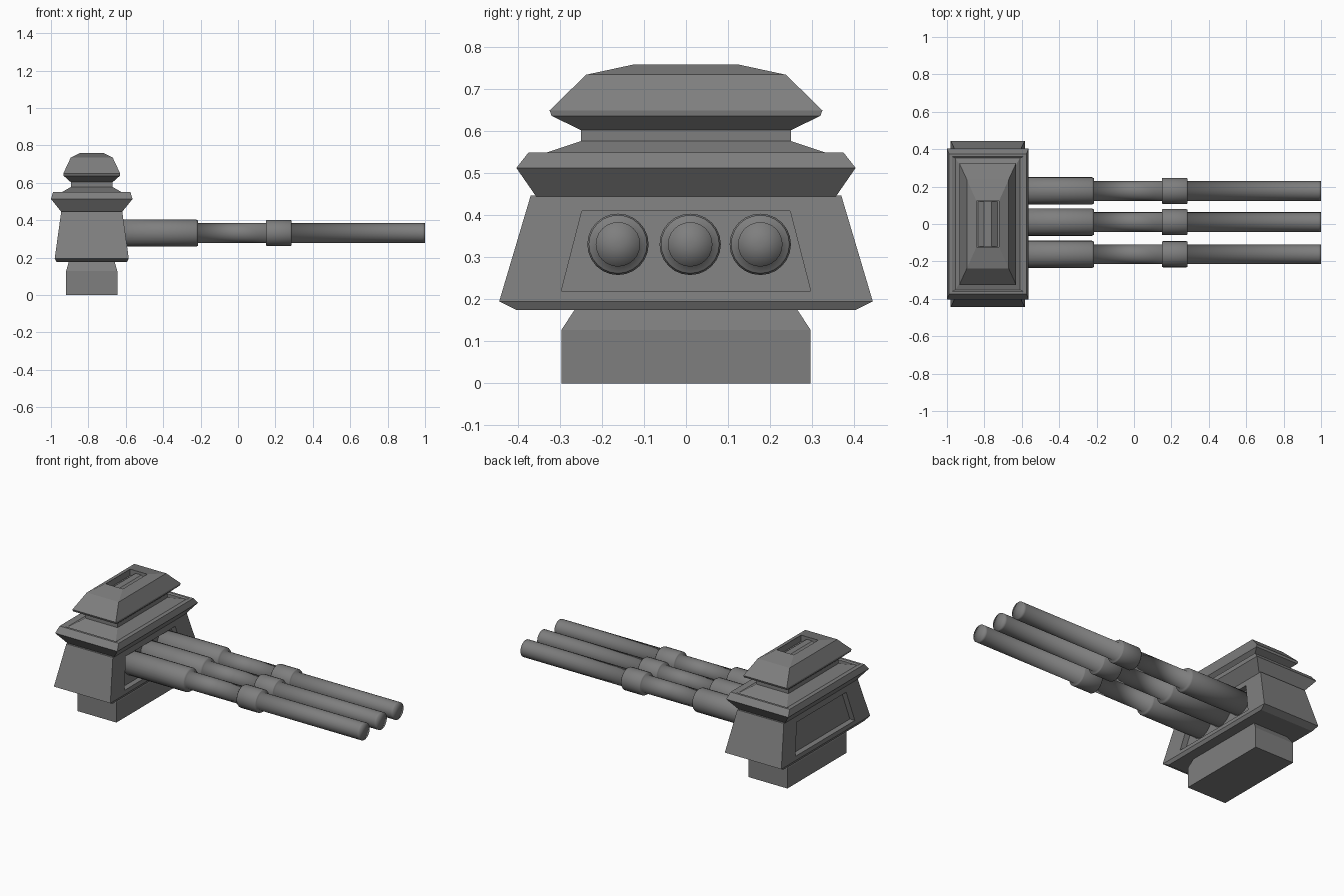
import bpy, bmesh
from math import sin, cos, pi

if "Cube" in bpy.data.objects:
    bpy.data.objects.remove(bpy.data.objects["Cube"])

CX = -0.782      # turret centre along x
SIDES = 24       # sides of each barrel

# dark gunmetal used on every part
metal = bpy.data.materials.new("dark_metal")
metal.diffuse_color = (.21, .21, .21, 1)
metal.use_nodes = True
metal.node_tree.nodes["Principled BSDF"].inputs["Base Color"].default_value = metal.diffuse_color


def loft(rings):
    """Skin a stack of equal-length point rings and cap both ends."""
    bm = bmesh.new()
    loops = [[bm.verts.new(p) for p in ring] for ring in rings]
    n = len(loops[0])
    for a, b in zip(loops, loops[1:]):
        for i in range(n):
            j = (i + 1) % n
            bm.faces.new((a[i], a[j], b[j], b[i]))
    bm.faces.new(loops[0][::-1])
    bm.faces.new(loops[-1])
    bmesh.ops.recalc_face_normals(bm, faces=bm.faces[:])
    return bm


def finish(bm, name):
    bmesh.ops.recalc_face_normals(bm, faces=bm.faces[:])
    mesh = bpy.data.meshes.new(name)
    bm.to_mesh(mesh)
    bm.free()
    mesh.materials.append(metal)
    obj = bpy.data.objects.new(name, mesh)
    bpy.context.collection.objects.link(obj)
    return obj


def tier(profile):
    """Rectangular stack from (half x, half y, z) steps."""
    return loft([[(CX + sx * hx, sy * hy, z)
                  for sx, sy in ((-1, -1), (1, -1), (1, 1), (-1, 1))]
                 for hx, hy, z in profile])


# pedestal
finish(tier([(.137, .297, 0), (.137, .297, .127), (.122, .262, .18)]), "pedestal")

# turret body with a recessed trapezoid panel on both long faces
bm = tier([(.187, .405, .175), (.198, .445, .195), (.163, .37, .447)])
panels = [f for f in bm.faces
          if abs(f.normal.x) > .9 and f.calc_center_median().z > .25]
bmesh.ops.inset_individual(bm, faces=panels, thickness=.02)
for f in panels:
    side = 1 if f.normal.x > 0 else -1
    mid = f.calc_center_median().z
    for v in f.verts:
        low = v.co.z < mid
        z = .22 if low else .41
        hy = .297 if low else .248
        v.co = (CX + side * (.198 - .139 * (z - .195)),
                hy if v.co.y > 0 else -hy, z)
    floor = bmesh.ops.extrude_discrete_faces(bm, faces=[f])["faces"][0]
    for v in floor.verts:
        v.co.x -= side * .035
finish(bm, "turret_body")

# flared collar with a shallow channel, rising to the neck
finish(tier([(.163, .357, .445), (.218, .404, .513), (.207, .375, .55),
             (.19, .36, .55), (.172, .352, .543), (.112, .25, .577),
             (.112, .25, .605)]), "collar")

# cap with a slot sunk into its top
finish(tier([(.112, .25, .603), (.15, .32, .637), (.152, .325, .65),
             (.112, .238, .735), (.06, .122, .76), (.06, .122, .72)]), "cap")

# faceted bar filling the slot
bar = [(-.059, .715), (-.02, .745), (.02, .745), (.059, .715)]
finish(loft([[(CX + x, y, z) for x, z in bar] for y in (-.12, .12)]), "slot_bar")

# barrels: (x, radius) steps of sleeve, tube, clamp ring and muzzle
STEPS = [(-.76, .073), (-.225, .073), (-.215, .068), (-.215, .053),
         (.15, .053), (.15, .067), (.155, .07), (.28, .07), (.285, .067),
         (.285, .053), (.985, .053), (1.0, .053), (1.0, .001)]
for name, y in (("barrel_left", .177), ("barrel_middle", .01), ("barrel_right", -.162)):
    bm = loft([[(x, y + r * cos(2 * pi * i / SIDES), .331 + r * sin(2 * pi * i / SIDES))
                for i in range(SIDES)] for x, r in STEPS])
    # fully soft shading, as the steps and muzzles blend smoothly
    for f in bm.faces:
        f.smooth = True
    finish(bm, name)
